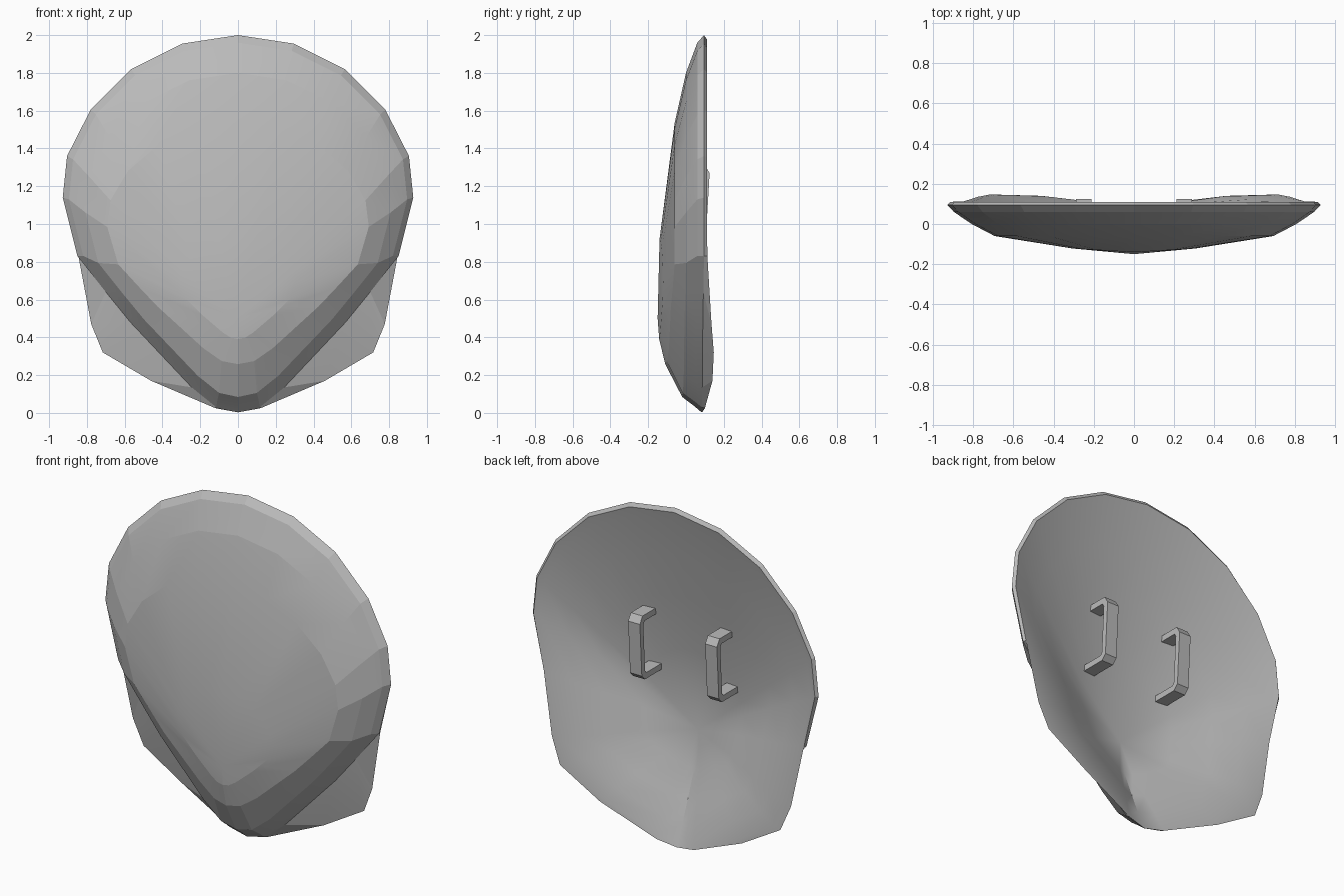
import bpy, bmesh

if "Cube" in bpy.data.objects:
    bpy.data.objects.remove(bpy.data.objects["Cube"])

grey = bpy.data.materials.new("plain grey")
grey.use_nodes = True
grey.diffuse_color = (0.5, 0.5, 0.5, 1)
grey.node_tree.nodes["Principled BSDF"].inputs["Base Color"].default_value = (0.5, 0.5, 0.5, 1)


def finish(bm, name, angle):
    mesh = bpy.data.meshes.new(name)
    bm.to_mesh(mesh)
    bm.free()
    mesh.materials.append(grey)
    ob = bpy.data.objects.new(name, mesh)
    bpy.context.collection.objects.link(ob)
    bpy.ops.object.select_all(action='DESELECT')
    ob.select_set(True)
    bpy.context.view_layer.objects.active = ob
    bpy.ops.object.shade_smooth_by_angle(angle=angle)


# Half outlines (x, z), from the top centre round to the bottom tip
UPPER = [(0, 2), (.295, 1.955), (.565, 1.82), (.78, 1.605), (.905, 1.36), (.928, 1.14)]
FRONT = UPPER + [(.85, .83), (.7, .64), (.57, .48), (.245, .135), (.115, .03), (0, .005)]
BACK = [(x * .985, 1.14 + (z - 1.14) * .975) for x, z in UPPER]
BACK += [(.845, .83), (.777, .47), (.716, .32), (.46, .17), (.12, .025), (0, .003)]
BACK_Y = [.11] * 6 + [.113, .135, .147, .14, .1, .085]
# Higher values keep the hollow shallow, so that the wings flare out
FLARE = [1] * 6 + [1.4, 1.8, 1.8, 1.6, 1.2, 1]
LAST = len(FRONT) - 1


def mirrored(half):
    """Closed loop of points from a half outline mirrored in x."""
    return half + [(-x, y, z) for x, y, z in half[-2:0:-1]]


def front_ring(sx, sz, z0, y_top, y_low, slope=0):
    half = []
    for i, (x, z) in enumerate(FRONT):
        t = max(0, (i - 6) / (LAST - 6))
        y = y_top + (y_low - y_top) * t + slope * x * sx
        half.append((x * sx, y, z0 + z * sz))
    return mirrored(half)


def back_ring(s, depth, centre_z=.62, floor=-.115):
    half = []
    for (x, z), y, flare in zip(BACK, BACK_Y, FLARE):
        half.append((x * s, y + (floor - y) * depth ** flare, centre_z + (z - centre_z) * s))
    return mirrored(half)


def loft(name, loops, angle):
    """Surface through the loops; a loop of zero size closes to a point."""
    bm = bmesh.new()
    rings = [[bm.verts.new(p) for p in loop] for loop in loops]
    n = len(rings[0])
    for a, b in zip(rings, rings[1:]):
        for i in range(n):
            j = (i + 1) % n
            bm.faces.new((a[i], a[j], b[j], b[i]))
    bmesh.ops.remove_doubles(bm, verts=bm.verts, dist=.0005)
    finish(bm, name, angle)


# Domed front with its rim and the front of the two lower wings
rim = back_ring(1, 0)
loft("shell_front", [
    front_ring(0, 0, .5, -.15, -.15),
    front_ring(.33, .265, .39, -.14, -.142, .06),
    front_ring(.746, .64, .255, -.06, -.11),
    front_ring(.87, .86, .08, 0, -.02),
    front_ring(.965, .965, .03, .06, .045),
    front_ring(1, 1, 0, .095, .08),
    rim,
], .13)

# Hollow back, running smoothly out into the wings
loft("shell_back", [
    rim,
    back_ring(.96, .06),
    back_ring(.8, .27),
    back_ring(.6, .51),
    back_ring(.35, .8),
    back_ring(0, 1),
], .6)

# Two bracket handles on the hollow side, profile in (y, z)
GRIP = [(-.05, 1.31), (.1, 1.31), (.125, 1.27), (.107, .96), (.078, .93), (-.09, .93),
        (-.09, .965), (.065, .965), (.077, .98), (.093, 1.255), (.082, 1.275), (-.05, 1.275)]
for side, name in ((1, "left_handle"), (-1, "right_handle")):
    bm = bmesh.new()
    face = bm.faces.new([bm.verts.new((side * .25 - .038, y, z)) for y, z in GRIP])
    out = bmesh.ops.extrude_face_region(bm, geom=[face])
    moved = [v for v in out["geom"] if isinstance(v, bmesh.types.BMVert)]
    bmesh.ops.translate(bm, vec=(.076, 0, 0), verts=moved)
    bmesh.ops.recalc_face_normals(bm, faces=bm.faces)
    finish(bm, name, .45)
